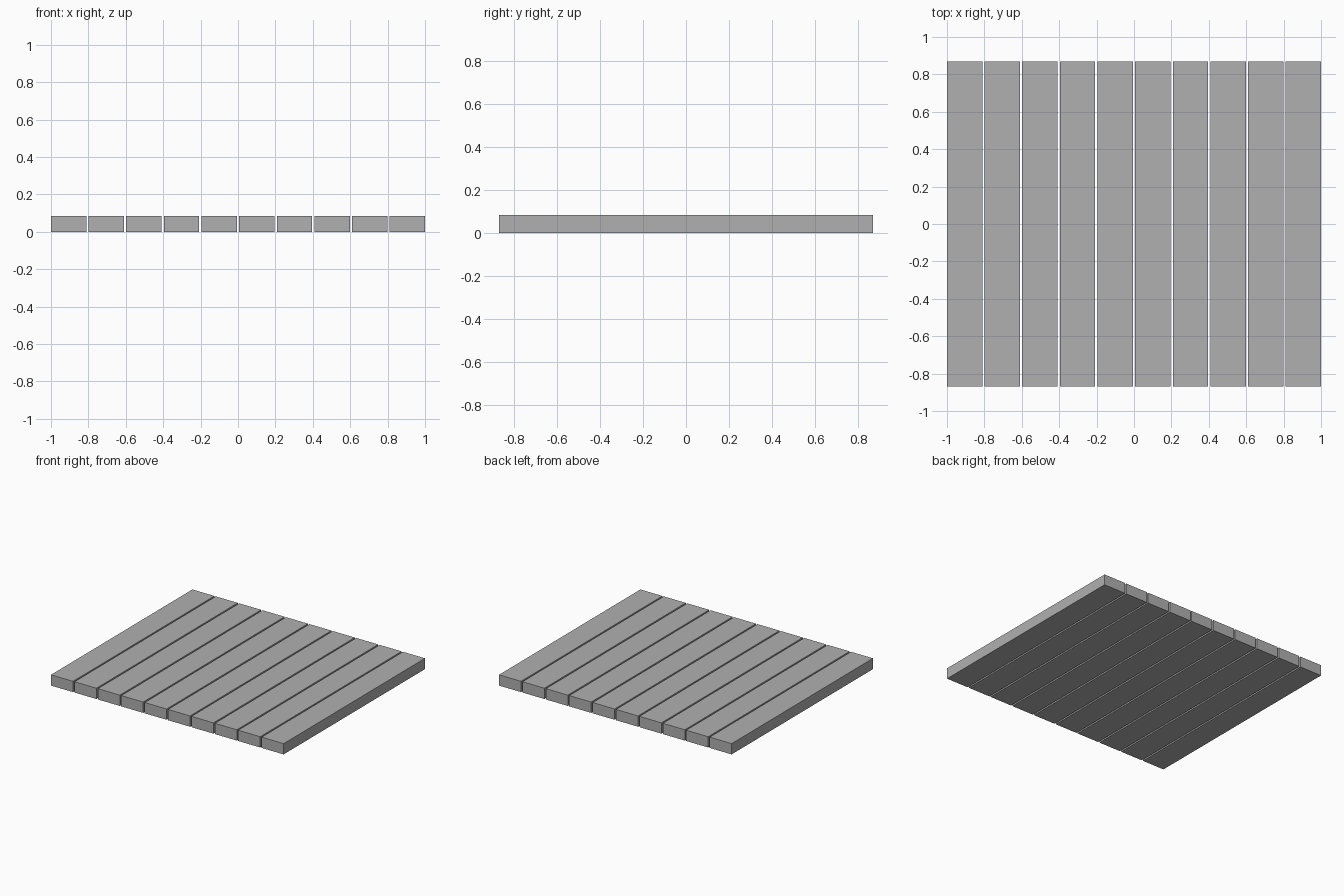
import bpy

if "Cube" in bpy.data.objects:
    bpy.data.objects.remove(bpy.data.objects["Cube"])

COUNT, GAP = 10, 0.012
LENGTH, HEIGHT = 1.736, 0.084
WIDTH = (2.0 - GAP * (COUNT - 1)) / COUNT

# Dark grey plank colour
grey = bpy.data.materials.new("plank_grey")
grey.diffuse_color = (0.434, 0.434, 0.434, 1)
grey.use_nodes = True
grey.node_tree.nodes["Principled BSDF"].inputs["Base Color"].default_value = grey.diffuse_color


def box(name, centre, size):
    bpy.ops.mesh.primitive_cube_add(size=1, location=centre)
    ob = bpy.context.object
    ob.name = name
    ob.scale = size
    bpy.ops.object.transform_apply(location=False, rotation=False, scale=True)
    ob.data.materials.append(grey)
    return ob


# Row of identical planks with narrow open gaps
for i in range(COUNT):
    x = -1 + WIDTH / 2 + i * (WIDTH + GAP)
    box(f"plank_{i + 1}", (x, 0, HEIGHT / 2), (WIDTH, LENGTH, HEIGHT))
